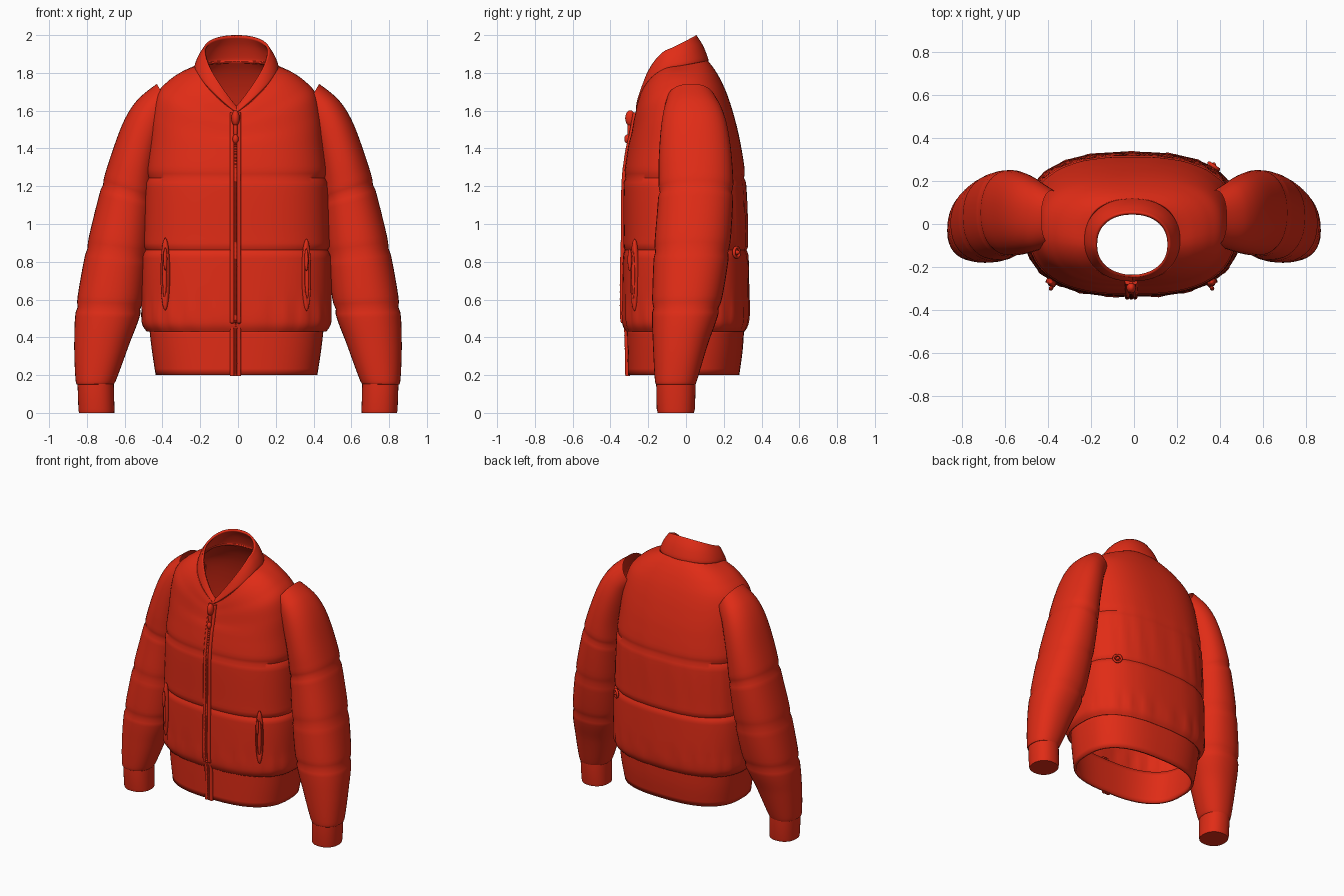
import bpy, bmesh, math
from math import sin, cos, pi, exp

if "Cube" in bpy.data.objects:
    bpy.data.objects.remove(bpy.data.objects["Cube"])

red = bpy.data.materials.new("red_fabric")
red.diffuse_color = (0.75, 0.025, 0.008, 1)
red.use_nodes = True
red.node_tree.nodes["Principled BSDF"].inputs["Base Color"].default_value = red.diffuse_color


def finish(ob, angle=40):
    ob.data.materials.append(red)
    bpy.ops.object.select_all(action='DESELECT')
    ob.select_set(True)
    bpy.context.view_layer.objects.active = ob
    bpy.ops.object.shade_smooth_by_angle(angle=math.radians(angle))
    return ob


def skin(name, rings, caps="", thickness=0, mirror=False):
    """Join a stack of closed rings into a tube."""
    bm = bmesh.new()
    vs = [[bm.verts.new(p) for p in r] for r in rings]
    n = len(rings[0])
    for a, b in zip(vs, vs[1:]):
        for j in range(n):
            k = (j + 1) % n
            bm.faces.new((a[j], a[k], b[k], b[j]))
    if "b" in caps:
        bm.faces.new(vs[0][::-1])
    if "t" in caps:
        bm.faces.new(vs[-1])
    me = bpy.data.meshes.new(name)
    bm.to_mesh(me)
    bm.free()
    ob = bpy.data.objects.new(name, me)
    bpy.context.collection.objects.link(ob)
    if thickness:
        m = ob.modifiers.new("thickness", 'SOLIDIFY')
        m.thickness, m.offset = thickness, -1
    if mirror:
        ob.modifiers.new("mirror", 'MIRROR')
    return finish(ob)


def refine(rows, steps):
    """Catmull-Rom interpolation between profile rows."""
    out = []
    for i in range(len(rows) - 1):
        p0, p1 = rows[max(i - 1, 0)], rows[i]
        p2, p3 = rows[i + 1], rows[min(i + 2, len(rows) - 1)]
        for s in range(steps):
            t = s / steps
            out.append([0.5 * (2 * b + (c - a) * t + (2 * a - 5 * b + 4 * c - d) * t * t
                               + (3 * b - a - 3 * c + d) * t ** 3)
                        for a, b, c, d in zip(p0, p1, p2, p3)])
    return out + [list(rows[-1])]


def power(v, e):
    return math.copysign(abs(v) ** e, v)


def pinch(z, seams, depth, width=0.014):
    return 1 - sum(depth * exp(-((z - s) / width) ** 2) for s in seams)


def body_ring(row, n=2.6, seams=(), ripple=0, count=80):
    """Row: half width, front y, back y, then z at the side, front and back."""
    hw, yf, yb, zs, zf, zb = row
    yc, hd = (yf + yb) / 2, (yb - yf) / 2
    pts = []
    for j in range(count):
        a = 2 * pi * j / count
        s = sin(a)
        u = math.asin(max(-1, min(1, s))) / (pi / 2)
        z = zs + ((zb - zs) * s if s > 0 else (zf - zs) * (-u) ** 1.3)
        k = pinch(z, seams, 0.03)
        fold = exp(-((z - 0.52) / 0.09) ** 2) + 0.6 * (s > 0) * exp(-((z - 1.05) / 0.2) ** 2)
        k += ripple * fold * sin(23 * a + 5 * z) * abs(s)
        pts.append((-0.008 + hw * k * power(cos(a), 2 / n),
                    yc + hd * k * power(s, 2 / n), z))
    return pts


def sleeve_ring(row, seams=(), count=36):
    """Row: inner x, z, outer x, z, front y, back y."""
    xi, zi, xo, zo, yf, yb = row
    pts = []
    for j in range(count):
        a = 2 * pi * j / count
        c, s = power(cos(a), 0.9), power(sin(a), 0.9)
        z = (zi + zo) / 2 + (zo - zi) / 2 * c
        k = pinch((zi + zo) / 2, seams, 0.05, 0.016)
        pts.append(((xi + xo) / 2 + (xo - xi) / 2 * c * k,
                    (yf + yb) / 2 + (yb - yf) / 2 * s * k, z))
    return pts


# Padded body, from the waistband up to the neckline
body = [(.475, -.318, .31, .43, .43, .43), (.502, -.336, .33, .48, .48, .48),
        (.503, -.338, .335, .6, .6, .6), (.503, -.336, .333, .76, .76, .76),
        (.495, -.332, .328, .92, .92, .92), (.485, -.33, .318, 1.22, 1.22, 1.22),
        (.465, -.308, .29, 1.42, 1.40, 1.42), (.45, -.29, .255, 1.57, 1.47, 1.57),
        (.42, -.28, .22, 1.69, 1.52, 1.68), (.36, -.272, .185, 1.758, 1.55, 1.76),
        (.29, -.266, .15, 1.805, 1.575, 1.82), (.215, -.258, .115, 1.835, 1.595, 1.865)]
skin("body", [body_ring(r, seams=(.86, 1.25), ripple=.016) for r in refine(body, 10)],
     thickness=0.015)

# Waistband
band = [(.428, -.307, .282, .2, .2, .2), (.448, -.31, .3, .33, .33, .33),
        (.462, -.312, .308, .45, .45, .45)]
skin("waistband", [body_ring(r) for r in refine(band, 3)], thickness=0.018)

# Stand-up collar dipping to a V at the front
collar = [(.212, -.256, .11, 1.825, 1.585, 1.85), (.222, -.266, .118, 1.838, 1.595, 1.872),
          (.203, -.258, .09, 1.885, 1.61, 1.945), (.174, -.245, .055, 1.925, 1.625, 2.0)]
skin("collar", [body_ring(r, n=2.2) for r in refine(collar, 4)], thickness=0.014)

# Sleeves and cuffs
sleeve = [(.662, .15, .848, .15, -.155, .048), (.643, .18, .86, .175, -.165, .06),
          (.577, .36, .867, .36, -.175, .115), (.51, .55, .857, .56, -.18, .18),
          (.47, .83, .803, .87, -.17, .23), (.445, 1.1, .728, 1.18, -.148, .25),
          (.43, 1.27, .667, 1.38, -.145, .245), (.40, 1.42, .602, 1.55, -.135, .225),
          (.37, 1.52, .53, 1.66, -.12, .195), (.33, 1.57, .43, 1.742, -.1, .155)]
skin("sleeves", [sleeve_ring(r, seams=(.56, .86, 1.17)) for r in refine(sleeve, 9)], mirror=True)
cuff = [(.655, 0, .842, 0, -.15, .042), (.654, .02, .845, .02, -.155, .047),
        (.658, .165, .85, .165, -.158, .052)]
skin("cuffs", [sleeve_ring(r) for r in cuff], caps="b", mirror=True)


# Front zipper: two tapes with teeth between them
def tube(name, path, x, rx, ry, bumpy=0):
    rings = []
    for i, (y, z) in enumerate(path):
        k = 1 + bumpy * (i % 2)
        rings.append([(x + rx * k * cos(2 * pi * j / 10), y + ry * k * sin(2 * pi * j / 10), z)
                      for j in range(10)])
    return skin(name, rings, caps="bt")


line = [(-.309, .195), (-.316, .45), (-.336, .5), (-.337, .76), (-.332, .95),
        (-.329, 1.22), (-.31, 1.38), (-.29, 1.47), (-.268, 1.59)]
path = refine(line, 8)
for side, x in (("left", -.031), ("right", .005)):
    tube("zipper_tape_" + side, path, x, .012, .013)
tube("zipper_teeth", refine(line, 16), -.013, .008, .01, bumpy=.4)


def ring(name, loc, scale, turn=0, minor=.3):
    bpy.ops.mesh.primitive_torus_add(major_segments=28, minor_segments=10, major_radius=1,
                                     minor_radius=minor, location=loc,
                                     rotation=(pi / 2, 0, turn))
    ob = bpy.context.object
    ob.name, ob.scale = name, scale
    finish(ob)


def bead(name, loc, scale, turn=0):
    bpy.ops.mesh.primitive_uv_sphere_add(segments=16, ring_count=10, radius=1, location=loc,
                                         rotation=(0, 0, turn))
    ob = bpy.context.object
    ob.name, ob.scale = name, scale
    finish(ob)


# Zipper slider and pull
bead("zipper_slider", (-.013, -.295, 1.56), (.022, .027, .042))
bead("zipper_pull_stem", (-.013, -.297, 1.5), (.011, .014, .05))
bead("zipper_pull", (-.013, -.31, 1.45), (.016, .017, .024))

# Pocket openings with zipper pulls
for side, x, z, turn in (("left", -.385, .735, -.6), ("right", .362, .73, .6)):
    ring("pocket_rim_" + side, (x, -.272, z), (.02, .148, .045), turn)
    bead("pocket_teeth_" + side, (x, -.272, z), (.013, .018, .16), turn)
    bead("pocket_pull_" + side, (x, -.298, z + .08), (.01, .012, .06), turn)

# Back fastening ring
ring("back_fastener", (.37, .268, .85), (.026, .026, .03), -.6)
bead("back_fastener_stud", (.37, .268, .85), (.012, .018, .012))
